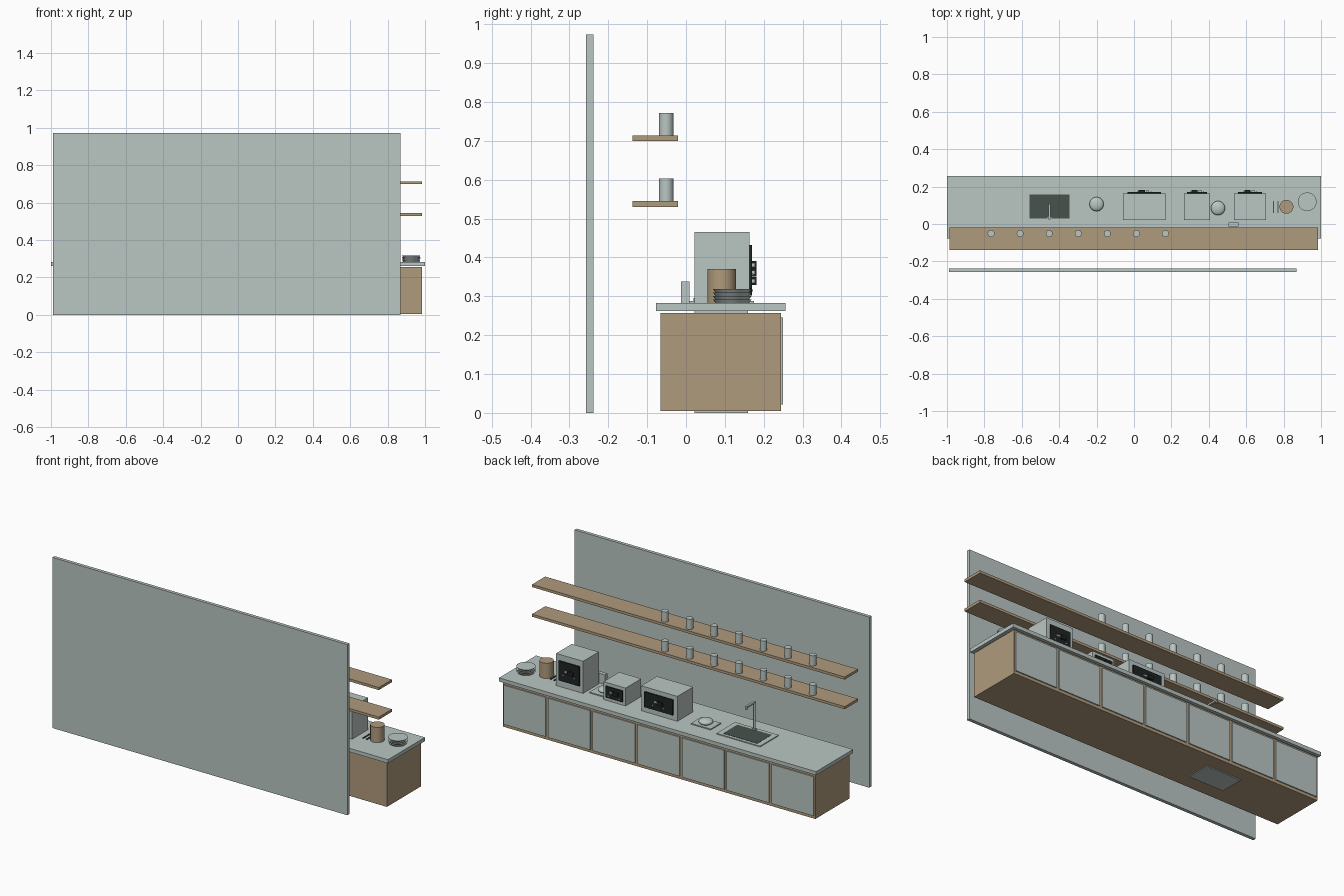
import bpy, bmesh, math
from mathutils import Matrix

if "Cube" in bpy.data.objects:
    bpy.data.objects.remove(bpy.data.objects["Cube"])


def material(name, rgb):
    m = bpy.data.materials.new(name)
    m.diffuse_color = (*rgb, 1)
    m.use_nodes = True
    m.node_tree.nodes["Principled BSDF"].inputs["Base Color"].default_value = m.diffuse_color
    return m


PALE = material("pale_grey_green", (0.49, 0.565, 0.545))
WOOD = material("tan_wood", (0.434, 0.328, 0.205))
DARK = material("near_black", (0.013, 0.018, 0.017))
SINK = material("dark_grey", (0.065, 0.085, 0.075))


def finish(name, bm, mat, smooth=False):
    bmesh.ops.recalc_face_normals(bm, faces=bm.faces)
    me = bpy.data.meshes.new(name)
    bm.to_mesh(me)
    bm.free()
    me.materials.append(mat)
    ob = bpy.data.objects.new(name, me)
    bpy.context.collection.objects.link(ob)
    if smooth:
        bpy.ops.object.select_all(action='DESELECT')
        ob.select_set(True)
        bpy.context.view_layer.objects.active = ob
        bpy.ops.object.shade_smooth_by_angle(angle=math.radians(35))
    return ob


def box(name, x, y, z, mat):
    """Box from (min, max) pairs."""
    bm = bmesh.new()
    bmesh.ops.create_cube(bm, size=1)
    for v in bm.verts:
        v.co = [r[0] if c < 0 else r[1] for c, r in zip(v.co, (x, y, z))]
    return finish(name, bm, mat)


def cylinder(name, x, y, r, z0, z1, mat, r_top=None, seg=32):
    bm = bmesh.new()
    bmesh.ops.create_cone(bm, cap_ends=True, segments=seg, radius1=r,
                          radius2=r if r_top is None else r_top, depth=z1 - z0,
                          matrix=Matrix.Translation((x, y, (z0 + z1) / 2)))
    return finish(name, bm, mat, True)


# Wall panel
box("wall_panel", (-0.99, 0.87), (-0.257, -0.238), (0, 0.973), PALE)

# Two shelves, each with a row of tumblers
for i, z in enumerate((0.53, 0.699)):
    box(f"shelf_{i}", (-0.987, 0.985), (-0.138, -0.02), (z, z + 0.015), WOOD)
    for k in range(7):
        cylinder(f"tumbler_{i}_{k}", -0.764 + 0.1553 * k, -0.051, 0.0185,
                 z + 0.015, z + 0.073, PALE)

# Cabinet, doors and worktop
box("cabinet", (-0.987, 0.985), (-0.065, 0.244), (0.005, 0.257), WOOD)
pitch = 1.972 / 7
for k in range(7):
    x = -0.987 + pitch * k
    box(f"door_{k}", (x + 0.008, x + pitch - 0.008), (0.244, 0.25), (0.022, 0.246), PALE)
box("worktop", (-1, 1), (-0.077, 0.256), (0.262, 0.283), PALE)

# Sink bowl, rim and tap
box("sink_bowl", (-0.56, -0.345), (0.022, 0.16), (0, 0.27), PALE)
box("sink_rim", (-0.59, -0.315), (0.008, 0.175), (0.282, 0.288), PALE)
box("sink_inside", (-0.56, -0.345), (0.03, 0.158), (0.284, 0.2895), SINK)
cylinder("tap_foot", -0.452, 0.03, 0.011, 0.287, 0.296, PALE)
cylinder("tap_post", -0.452, 0.03, 0.006, 0.29, 0.447, PALE)
box("tap_spout", (-0.458, -0.446), (0.025, 0.106), (0.441, 0.45), PALE)
cylinder("tap_outlet", -0.452, 0.1, 0.005, 0.43, 0.443, PALE)

# Domed dishes on square bases
for i, (x, y, d) in enumerate(((-0.2, 0.106, 0.046), (0.449, 0.098, 0.042))):
    box(f"dish_base_{i}", (x - 0.062, x + 0.062), (y - d, y + d), (0.282, 0.289), PALE)
    bm = bmesh.new()
    bmesh.ops.create_uvsphere(bm, u_segments=32, v_segments=16, radius=0.038)
    bmesh.ops.scale(bm, vec=(1, 1, 0.45), verts=bm.verts)
    bmesh.ops.translate(bm, vec=(x, 0.106 if i == 0 else 0.085, 0.3), verts=bm.verts)
    finish(f"dish_dome_{i}", bm, PALE, True)

# Ovens with dark fronts and small controls: x range, top, panel x, panel z
ovens = (((-0.06, 0.168), 0.425, (-0.035, 0.145), (0.312, 0.4)),
         ((0.267, 0.406), 0.385, (0.283, 0.39), (0.302, 0.366)),
         ((0.535, 0.705), 0.466, (0.556, 0.684), (0.32, 0.432)))
for i, (xr, top, px, pz) in enumerate(ovens):
    box(f"oven_{i}", xr, (0.022, 0.163), (0.283, top), PALE)
    box(f"oven_front_{i}", px, (0.163, 0.17), pz, DARK)
    mx, mz = sum(px) / 2, sum(pz) / 2
    box(f"oven_handle_{i}", (mx - 0.03, mx + 0.003), (0.17, 0.181),
        (mz - 0.005, mz + 0.015), DARK)
    box(f"oven_display_{i}", (mx + 0.008, mx + 0.026), (0.17, 0.178),
        (mz, mz + 0.01), PALE)
    for k in (-1, 1):
        box(f"oven_button_{i}_{k}", (mx + k * 0.035 - 0.003, mx + k * 0.035 + 0.003),
            (0.17, 0.173), (mz - 0.022, mz - 0.016), PALE)

# Small caddy, utensils, canister and plate stack
box("caddy", (0.505, 0.56), (-0.013, 0.009), (0.283, 0.338), PALE)
for k in range(2):
    x = 0.746 + 0.024 * k
    box(f"utensil_{k}", (x - 0.003, x + 0.003), (0.06, 0.122), (0.283, 0.288), SINK)
cylinder("canister", 0.815, 0.092, 0.037, 0.283, 0.37, WOOD)
for k in range(4):
    z = 0.283 + 0.009 * k
    cylinder(f"plate_{k}", 0.926, 0.119, 0.043, z, z + 0.0085, PALE, 0.05)
